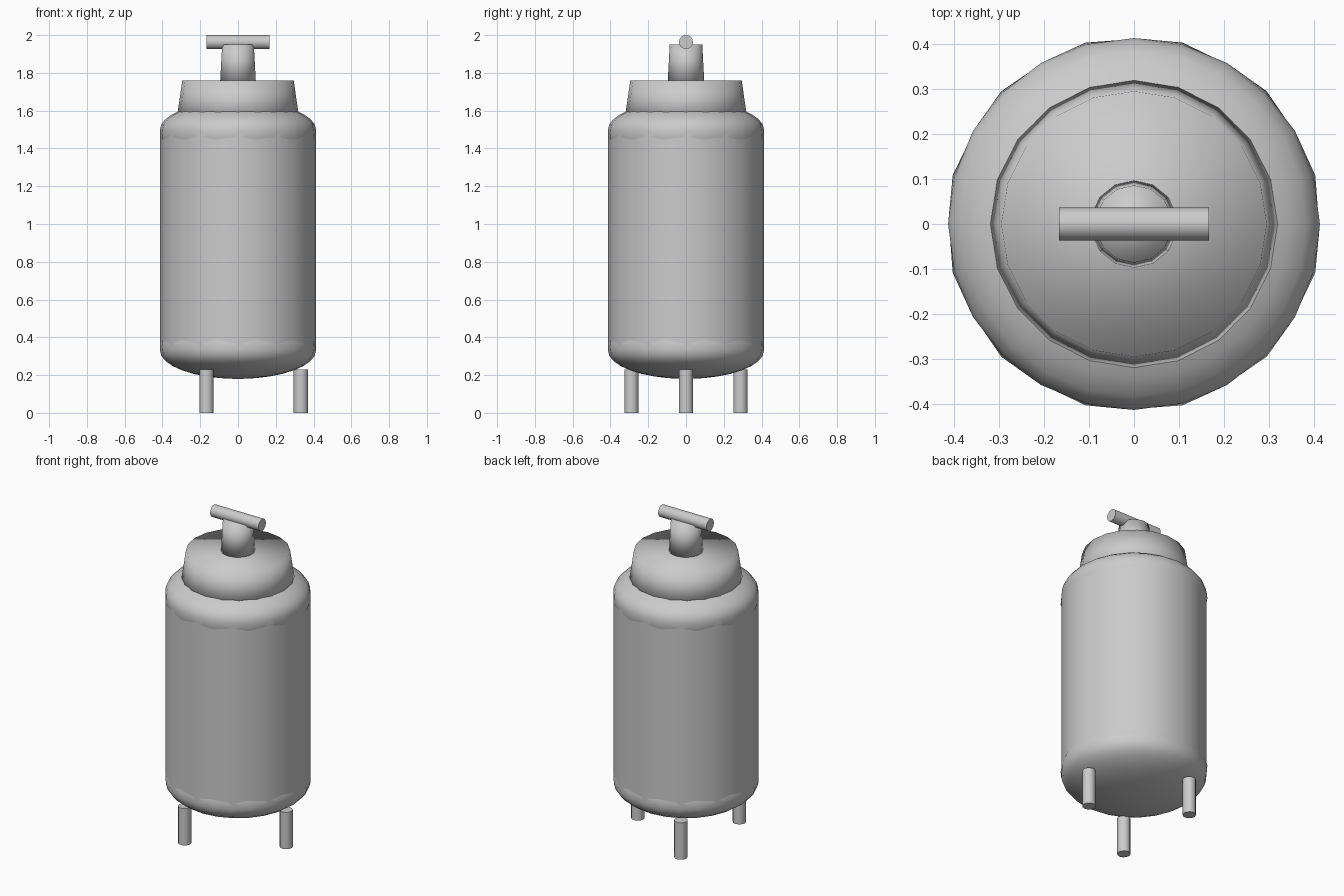
import bpy, bmesh, math

if "Cube" in bpy.data.objects:
    bpy.data.objects.remove(bpy.data.objects["Cube"])

metal = bpy.data.materials.new("light_grey")
metal.diffuse_color = (0.6, 0.6, 0.6, 1)
metal.use_nodes = True
metal.node_tree.nodes["Principled BSDF"].inputs["Base Color"].default_value = metal.diffuse_color


def lathe(name, profile, sides, loc=(0, 0, 0), axis="z", bump=None):
    """Revolve (radius, height) points; bump widens every other vertex of one ring."""
    bm = bmesh.new()
    rings = []
    for k, (r, h) in enumerate(profile):
        ring = []
        for i in range(sides):
            a = math.pi / 2 + 2 * math.pi * i / sides
            q = r + (0.006 if k == bump and i % 2 else 0)
            x, y = q * math.cos(a), q * math.sin(a)
            ring.append(bm.verts.new((x, y, h) if axis == "z" else (h, x, y)))
        rings.append(ring)
    for lo, hi in zip(rings, rings[1:]):
        for i in range(sides):
            j = (i + 1) % sides
            bm.faces.new((lo[i], lo[j], hi[j], hi[i]))
    bm.faces.new(rings[0][::-1])
    bm.faces.new(rings[-1])
    bmesh.ops.recalc_face_normals(bm, faces=bm.faces)
    mesh = bpy.data.meshes.new(name)
    bm.to_mesh(mesh)
    bm.free()
    mesh.materials.append(metal)
    mesh.shade_smooth()
    obj = bpy.data.objects.new(name, mesh)
    obj.location = loc
    bpy.context.collection.objects.link(obj)
    return obj


def smooth_by_angle(obj, degrees):
    bpy.ops.object.select_all(action="DESELECT")
    obj.select_set(True)
    bpy.context.view_layer.objects.active = obj
    bpy.ops.object.shade_smooth_by_angle(angle=math.radians(degrees))


# Tank wall
R, LOW, HIGH = 0.412, 0.33, 1.50
body = lathe("tank_body", [(R, LOW), (R, HIGH)], 24)
smooth_by_angle(body, 40)

# Shallow domed ends, whose rims poke through the wall in a zigzag
for name, base, up in (("bottom_dome", LOW, -1), ("top_dome", HIGH, 1)):
    prof = [(0.395, base - up * 0.10), (R - 0.001, base - up * 0.04)]
    for i in range(9):
        t = math.radians(i * 11)
        prof.append((0.413 * math.cos(t), base + up * 0.15 * math.sin(t)))
    dome = lathe(name, prof, 24, bump=1)
    smooth_by_angle(dome, 40)

# Tapered collar and valve neck
lathe("collar", [(0.327, 1.54), (0.295, 1.76)], 20)
lathe("valve_neck", [(0.097, 1.75), (0.086, 1.95)], 14)

# Crossbar handle
handle = lathe("handle", [(0.037, -0.167), (0.037, 0.167)], 16,
               loc=(0, 0, 1.963), axis="x")
smooth_by_angle(handle, 40)

# Three legs
for k in range(3):
    a = 2 * math.pi * k / 3
    leg = lathe("leg_%d" % (k + 1), [(0.038, 0), (0.038, 0.23)], 12,
                loc=(0.333 * math.cos(a), 0.333 * math.sin(a), 0))
    smooth_by_angle(leg, 40)
